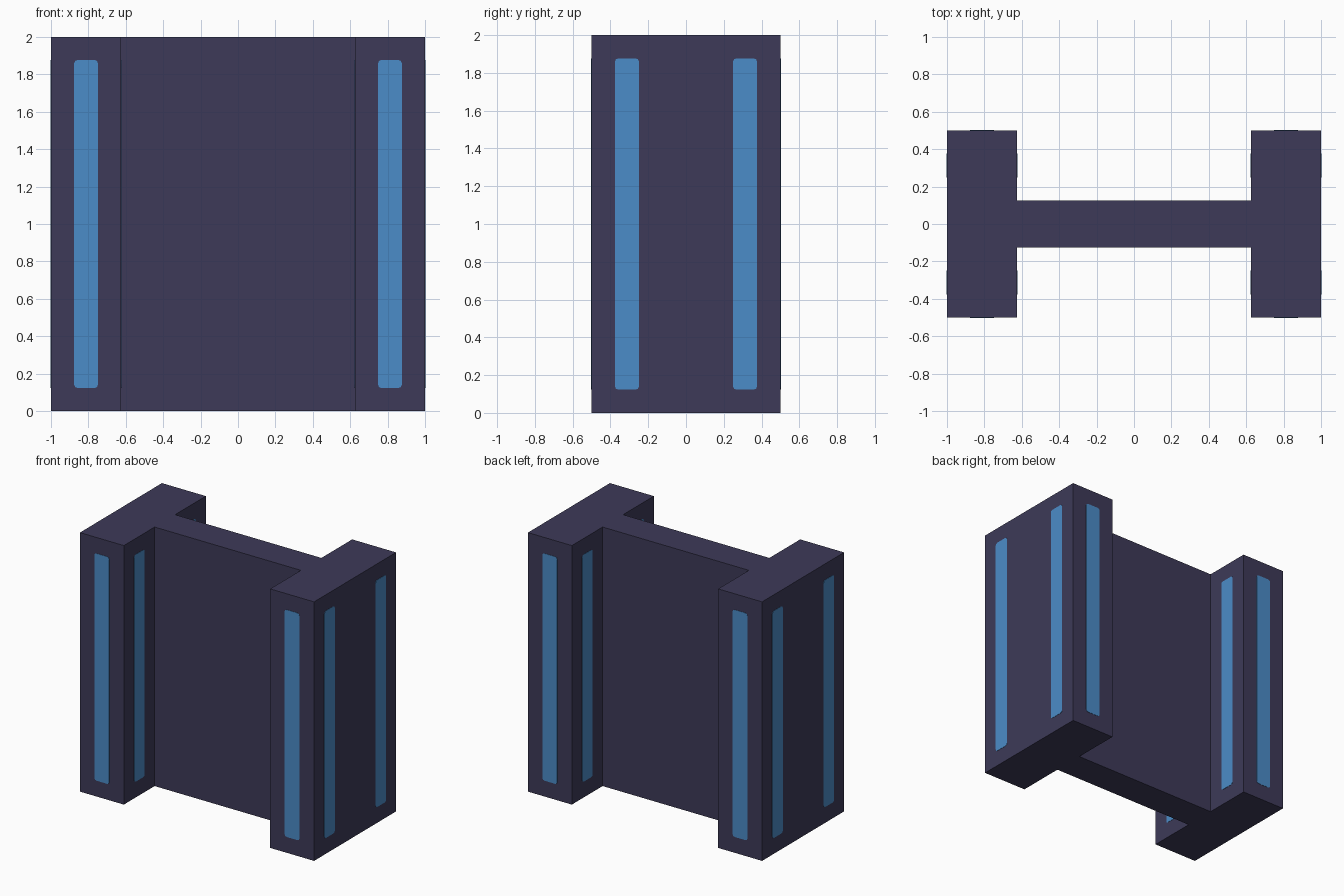
import bpy, bmesh
from mathutils import Vector

if "Cube" in bpy.data.objects:
    bpy.data.objects.remove(bpy.data.objects["Cube"])


def material(name, rgb):
    mat = bpy.data.materials.new(name)
    lin = [((c / 255 + 0.055) / 1.055) ** 2.4 for c in rgb]
    mat.diffuse_color = (*lin, 1)
    mat.use_nodes = True
    mat.node_tree.nodes["Principled BSDF"].inputs["Base Color"].default_value = mat.diffuse_color
    return mat


def extrude_outline(name, points, direction, mat):
    """Closed prism from a planar outline."""
    bm = bmesh.new()
    face = bm.faces.new([bm.verts.new(p) for p in points])
    ext = bmesh.ops.extrude_face_region(bm, geom=[face], use_keep_orig=True)
    bmesh.ops.translate(bm, vec=direction,
                        verts=[g for g in ext["geom"] if isinstance(g, bmesh.types.BMVert)])
    bmesh.ops.recalc_face_normals(bm, faces=bm.faces)
    mesh = bpy.data.meshes.new(name)
    bm.to_mesh(mesh)
    bm.free()
    mesh.materials.append(mat)
    obj = bpy.data.objects.new(name, mesh)
    bpy.context.collection.objects.link(obj)
    return obj


dark = material("dark_indigo", (61, 58, 88))
blue = material("light_blue", (75, 140, 200))

# H-shaped beam: two thick flanges joined by a thin web
W, D, NECK, WEB, H = 1.0, 0.5, 0.625, 0.125, 2.0
quarter = [(W, D), (NECK, D), (NECK, WEB)]
outline = (quarter + [(-x, y) for x, y in reversed(quarter)]
           + [(-x, -y) for x, y in quarter] + [(x, -y) for x, y in reversed(quarter)])
extrude_outline("beam", [(x, y, 0) for x, y in outline], Vector((0, 0, H)), dark)

# Stripe outline with slightly clipped corners: u across, z up
hw, z0, z1 = 0.0635, 0.123, 1.877
a, b = 0.018, 0.005
corner = [(hw, a), (hw - b, b), (hw - a, 0)]
stripe = ([(u, z0 + v) for u, v in corner] + [(-u, z0 + v) for u, v in reversed(corner)]
          + [(-u, z1 - v) for u, v in corner] + [(u, z1 - v) for u, v in reversed(corner)])

# Three stripes at each flange end: end face, outer side, inner side
T = 0.002
MID_X, MID_Y = 0.8125, 0.3125
for sx in (-1, 1):
    for sy in (-1, 1):
        tag = ("left" if sx < 0 else "right") + ("_front" if sy < 0 else "_back")
        extrude_outline(tag + "_end_stripe",
                        [(sx * MID_X + u, sy * D, z) for u, z in stripe],
                        Vector((0, sy * T, 0)), blue)
        extrude_outline(tag + "_outer_stripe",
                        [(sx * W, sy * MID_Y + u, z) for u, z in stripe],
                        Vector((sx * T, 0, 0)), blue)
        extrude_outline(tag + "_inner_stripe",
                        [(sx * NECK, sy * MID_Y + u, z) for u, z in stripe],
                        Vector((-sx * T, 0, 0)), blue)
